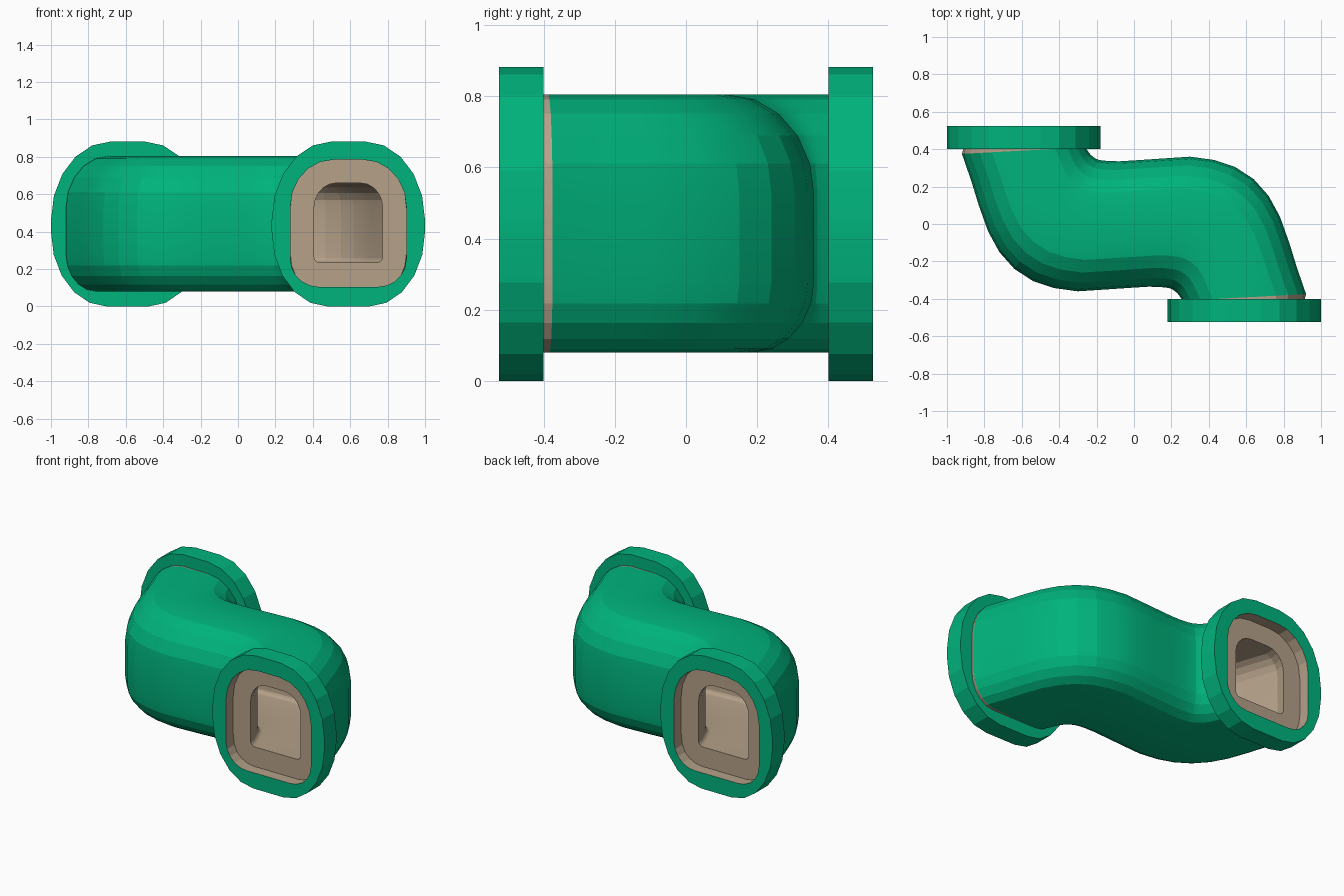
import bpy, bmesh, math

if "Cube" in bpy.data.objects:
    bpy.data.objects.remove(bpy.data.objects["Cube"], do_unlink=True)


def material(name, color):
    m = bpy.data.materials.new(name)
    m.use_nodes = True
    m.diffuse_color = color
    m.node_tree.nodes["Principled BSDF"].inputs["Base Color"].default_value = color
    return m


GREEN = material("pipe green", (0.0, 0.45, 0.20, 1))
TAN = material("lining tan", (0.46, 0.355, 0.25, 1))
SEG = 5


def outline(half, low, high, top, bottom):
    """Rounded box section: elliptical corners, (x, z) radii for top and bottom."""
    corners = [(1, high, -1, top, 0), (-1, high, -1, top, 1),
               (-1, low, 1, bottom, 2), (1, low, 1, bottom, 3)]
    pts = []
    for side, z, inward, (rx, rz), quarter in corners:
        for i in range(SEG + 1):
            a = (quarter + i / SEG) * math.pi / 2
            pts.append((side * (half - rx) + rx * math.cos(a),
                        z + inward * rz + rz * math.sin(a)))
    return pts


def skin(bm, first, second, mat):
    """Join two equal loops with a band of quads."""
    n = len(first)
    for i in range(n):
        j = (i + 1) % n
        bm.faces.new((first[i], first[j], second[j], second[i])).material_index = mat


def finish(bm, name, angle):
    bmesh.ops.recalc_face_normals(bm, faces=bm.faces)
    mesh = bpy.data.meshes.new(name)
    bm.to_mesh(mesh)
    bm.free()
    mesh.materials.append(GREEN)
    mesh.materials.append(TAN)
    obj = bpy.data.objects.new(name, mesh)
    bpy.context.collection.objects.link(obj)
    bpy.ops.object.select_all(action="DESELECT")
    obj.select_set(True)
    bpy.context.view_layer.objects.active = obj
    bpy.ops.object.shade_smooth_by_angle(angle=math.radians(angle))


# Double-bend pipe: outer and inner rails of one half, the other half is turned round.
# The last station is the tan neck that plugs into the flange.
outer_rail = [(0, .34), (.15, .35), (.30, .36), (.43, .342), (.54, .305), (.64, .24),
              (.72, .15), (.78, .04), (.83, -.1), (.87, -.23), (.92, -.375), (.90, -.45)]
inner_rail = [(0, -.34), (.08, -.335), (.14, -.337), (.17, -.34), (.19, -.343), (.205, -.35),
              (.22, -.36), (.232, -.37), (.242, -.383), (.25, -.395), (.26, -.41), (.28, -.45)]
half = list(zip(outer_rail, inner_rail))
turned = [((-b[0], -b[1]), (-a[0], -a[1])) for a, b in half[:0:-1]]
stations = turned + half

wall = outline(1, .08, .805, (.70, .28), (.5, .2))
bore = outline(.59, .235, .66, (.38, .13), (.10, .03))
bm = bmesh.new()


def sweep(section, mat, end_mat):
    rings = []
    for a, b in stations:
        ring = []
        for u, z in section:
            t = (u + 1) / 2
            ring.append(bm.verts.new((b[0] + (a[0] - b[0]) * t, b[1] + (a[1] - b[1]) * t, z)))
        rings.append(ring)
    last = len(rings) - 2
    for i in range(last + 1):
        skin(bm, rings[i], rings[i + 1], end_mat if i in (0, last) else mat)
    return rings


outside = sweep(wall, 0, 1)
inside = sweep(bore, 1, 1)
for end in (0, -1):
    skin(bm, outside[end], inside[end], 1)
finish(bm, "bent_pipe", 12)


# End flanges: faceted collar with a tan-lined opening
def flange(name, turn):
    bm = bmesh.new()
    rim = outline(.41, 0, .882, (.32, .42), (.30, .40))
    hole = outline(.31, .105, .785, (.23, .25), (.15, .15))

    def loop(section, y):
        return [bm.verts.new((turn * (.59 + u), turn * y, z)) for u, z in section]

    front, back = -.525, -.40
    rim_f, rim_b = loop(rim, front), loop(rim, back)
    hole_f, hole_b = loop(hole, front), loop(hole, back)
    skin(bm, rim_f, rim_b, 0)
    skin(bm, rim_f, hole_f, 0)
    skin(bm, rim_b, hole_b, 0)
    skin(bm, hole_f, hole_b, 1)
    finish(bm, name, 10)


flange("front_flange", 1)
flange("back_flange", -1)
